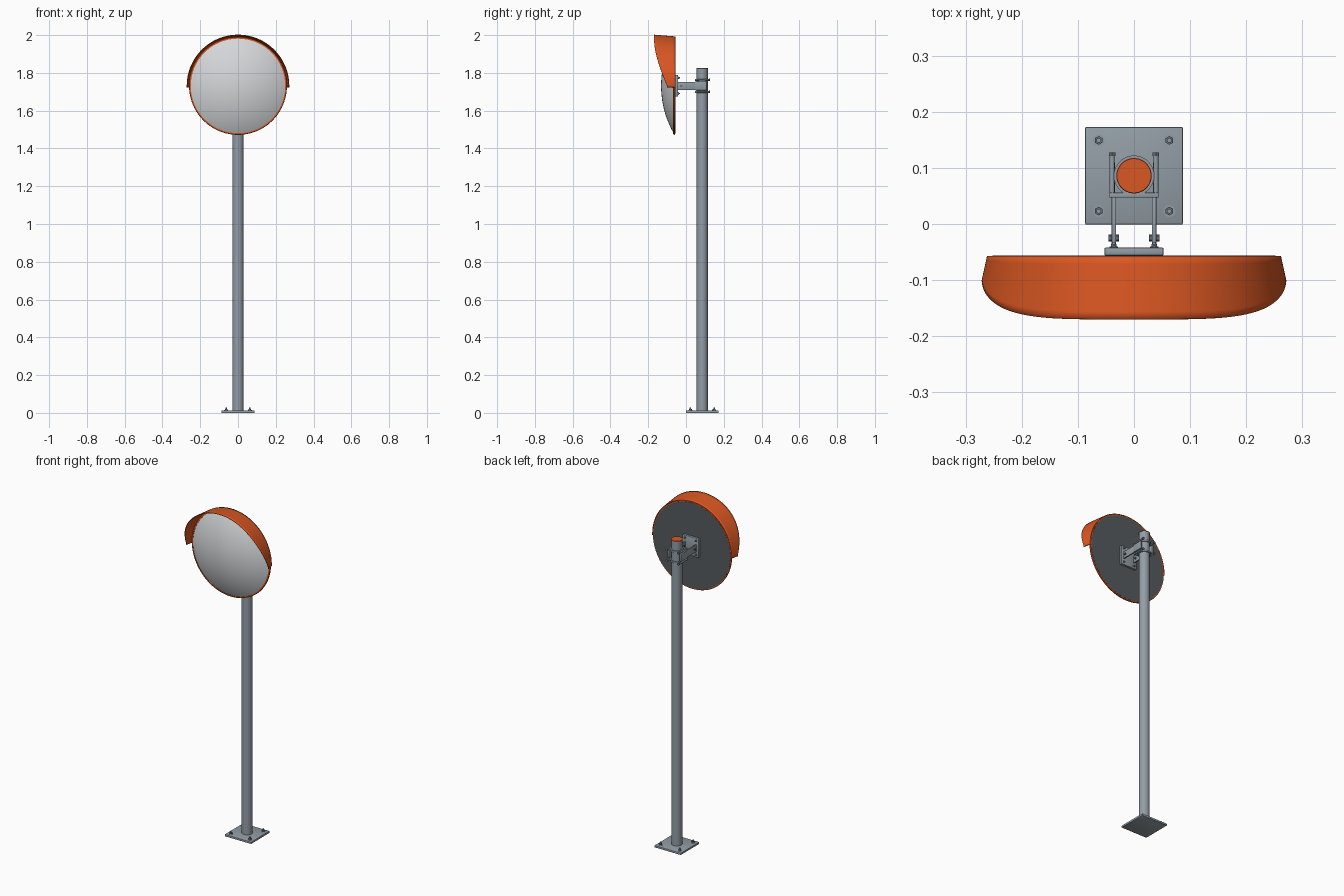
import bpy, bmesh, math
from mathutils import Matrix, Vector

if "Cube" in bpy.data.objects:
    bpy.data.objects.remove(bpy.data.objects["Cube"])


def mat(name, rgb):
    m = bpy.data.materials.new(name)
    m.diffuse_color = (*rgb, 1)
    m.use_nodes = True
    m.node_tree.nodes["Principled BSDF"].inputs["Base Color"].default_value = m.diffuse_color
    return m


STEEL = mat("galvanised steel", (0.29, 0.34, 0.38))
DARK = mat("dark steel", (0.13, 0.15, 0.17))
ORANGE = mat("orange", (0.70, 0.095, 0.016))
MIRROR = mat("mirror silver", (0.66, 0.67, 0.69))
BACK = mat("back grey", (0.095, 0.105, 0.115))
CZ = 1.731          # mirror centre height
PY = 0.086          # post centre depth
AX = {'X': Matrix.Rotation(math.pi / 2, 4, 'Y'),
      'Y': Matrix.Rotation(-math.pi / 2, 4, 'X'), 'Z': Matrix()}


def finish(name, bm, m, smooth=True):
    bmesh.ops.recalc_face_normals(bm, faces=bm.faces)
    me = bpy.data.meshes.new(name)
    bm.to_mesh(me)
    bm.free()
    ob = bpy.data.objects.new(name, me)
    bpy.context.collection.objects.link(ob)
    me.materials.append(m)
    if smooth:
        bpy.ops.object.select_all(action='DESELECT')
        ob.select_set(True)
        bpy.context.view_layer.objects.active = ob
        bpy.ops.object.shade_smooth_by_angle(angle=math.radians(35))
    return ob


def box(name, lo, hi, m, bevel=0.0015):
    bm = bmesh.new()
    bmesh.ops.create_cube(bm, size=1)
    lo, hi = Vector(lo), Vector(hi)
    for v in bm.verts:
        v.co = (lo + hi) / 2 + v.co * (hi - lo)
    if bevel:
        bmesh.ops.bevel(bm, geom=bm.edges[:], offset=bevel, segments=2,
                        profile=0.5, affect='EDGES')
    return finish(name, bm, m)


def cyl(name, c, r, length, m, axis='Z', n=24):
    bm = bmesh.new()
    bmesh.ops.create_cone(bm, cap_ends=True, segments=n, radius1=r, radius2=r, depth=length,
                          matrix=Matrix.Translation(c) @ AX[axis])
    return finish(name, bm, m)


def lathe(name, prof, c, m, axis, n=96):
    """Revolve (radius, height) points; coincident ends are welded."""
    bm = bmesh.new()
    vs = [bm.verts.new((r, 0, h)) for r, h in prof]
    es = [bm.edges.new(p) for p in zip(vs, vs[1:])]
    bmesh.ops.spin(bm, geom=vs + es, cent=(0, 0, 0), axis=(0, 0, 1),
                   angle=2 * math.pi, steps=n, use_merge=False)
    bmesh.ops.remove_doubles(bm, verts=bm.verts, dist=1e-5)
    bm.transform(Matrix.Translation(c) @ AX[axis])
    return finish(name, bm, m)


def bolt(name, c, axis, r=0.006, h=0.006, stud=0.006):
    d = AX[axis].to_3x3() @ Vector((0, 0, 1))
    c = Vector(c)
    cyl(name + "_washer", c + d * 0.001, r * 1.5, 0.002, STEEL, axis)
    cyl(name + "_nut", c + d * (0.002 + h / 2), r * 1.1, h, DARK, axis, 6)
    cyl(name + "_stud", c + d * (0.002 + h + stud / 2), r * 0.6, stud, STEEL, axis, 12)


# Post with base plate and anchor bolts
box("base_plate", (-0.087, PY - 0.087, 0), (0.087, PY + 0.087, 0.012), STEEL, 0.002)
for x in (-0.063, 0.063):
    for y in (PY - 0.063, PY + 0.063):
        bolt("anchor_bolt", (x, y, 0.012), 'Z', 0.007, 0.007, 0.008)
cyl("post", (0, PY, 0.917), 0.0295, 1.81, STEEL, n=48)
lathe("post_cap", [(0, 0), (0.0315, 0), (0.0315, 0.002), (0.0305, 0.003), (0, 0.003)],
      (0, PY, 1.822), ORANGE, 'Z', 48)

# Convex mirror, rim and back disc
R, depth = 0.253, 0.068
S = (R * R + depth * depth) / (2 * depth)
amax = math.asin(R / S)
dome = [(S * math.sin(amax * i / 20), -(S * math.cos(amax * i / 20) - S + depth))
        for i in range(21)]
lathe("mirror_dome", dome, (0, -0.064, CZ), MIRROR, 'Y')
lathe("mirror_rim", [(0.250, 0), (0.2545, 0), (0.2575, 0.002), (0.2590, 0.008),
                     (0.2575, 0.011), (0.250, 0.011), (0.250, 0)],
      (0, -0.068, CZ), ORANGE, 'Y')
cyl("back_disc", (0, -0.0605, CZ), 0.2525, 0.0085, BACK, 'Y', 96)

# Hood: lofted from the rim to a curved front edge
bm = bmesh.new()
rows = []
N, M = 72, 8
for i in range(N + 1):
    t = math.pi * i / N
    t = -0.03 + t * (1 + 0.06 / math.pi)
    s = max(0.0, math.sin(t))
    yf = -0.100 - 0.070 * math.sin(math.pi / 2 * s)
    row = []
    for j in range(M + 1):
        k = j / M
        r = 0.260 + 0.0095 * k
        row.append(bm.verts.new((r * math.cos(t), -0.057 + (yf + 0.057) * k,
                                 CZ + r * math.sin(t))))
    rows.append(row)
for a, b in zip(rows, rows[1:]):
    for j in range(M):
        bm.faces.new((a[j], a[j + 1], b[j + 1], b[j]))
hood = finish("hood", bm, ORANGE)
sol = hood.modifiers.new("thickness", 'SOLIDIFY')
sol.thickness = 0.004
sol.offset = 0

# Mounting plate behind the mirror
box("mounting_plate", (-0.053, -0.0565, 1.675), (0.053, -0.042, 1.789), STEEL, 0.003)
for x in (-0.036, 0.036):
    for z in (1.690, 1.774):
        bolt("plate_bolt", (x, -0.042, z), 'Y', 0.005, 0.004, 0.003)

# Arms, hinge bolts and clamp
for s in (-1, 1):
    x = s * 0.036
    box("bracket_arm", (x - 0.004, -0.043, 1.710), (x + 0.004, 0.052, 1.752), STEEL)
    cyl("hinge_bolt", (x, -0.025, CZ), 0.0065, 0.019, DARK, 'X', 6)
    xc = s * 0.039
    box("clamp_cheek", (xc - 0.005, 0.048, 1.708), (xc + 0.005, 0.110, 1.754), STEEL)
    for z in (1.699, 1.763):
        cyl("clamp_rod", (xc, 0.088, z), 0.0045, 0.078, STEEL, 'Y', 16)
        cyl("clamp_nut", (xc, 0.124, z), 0.0065, 0.006, DARK, 'Y', 6)
box("clamp_bridge", (-0.044, 0.048, 1.708), (0.044, 0.056, 1.754), STEEL)
for z in (1.699, 1.763):
    box("clamp_bar", (-0.044, 0.047, z - 0.005), (0.044, 0.056, z + 0.005), STEEL)
    lathe("clamp_ring", [(0.029, -0.005), (0.036, -0.005), (0.036, 0.005),
                         (0.029, 0.005), (0.029, -0.005)], (0, PY, z), STEEL, 'Z', 48)
